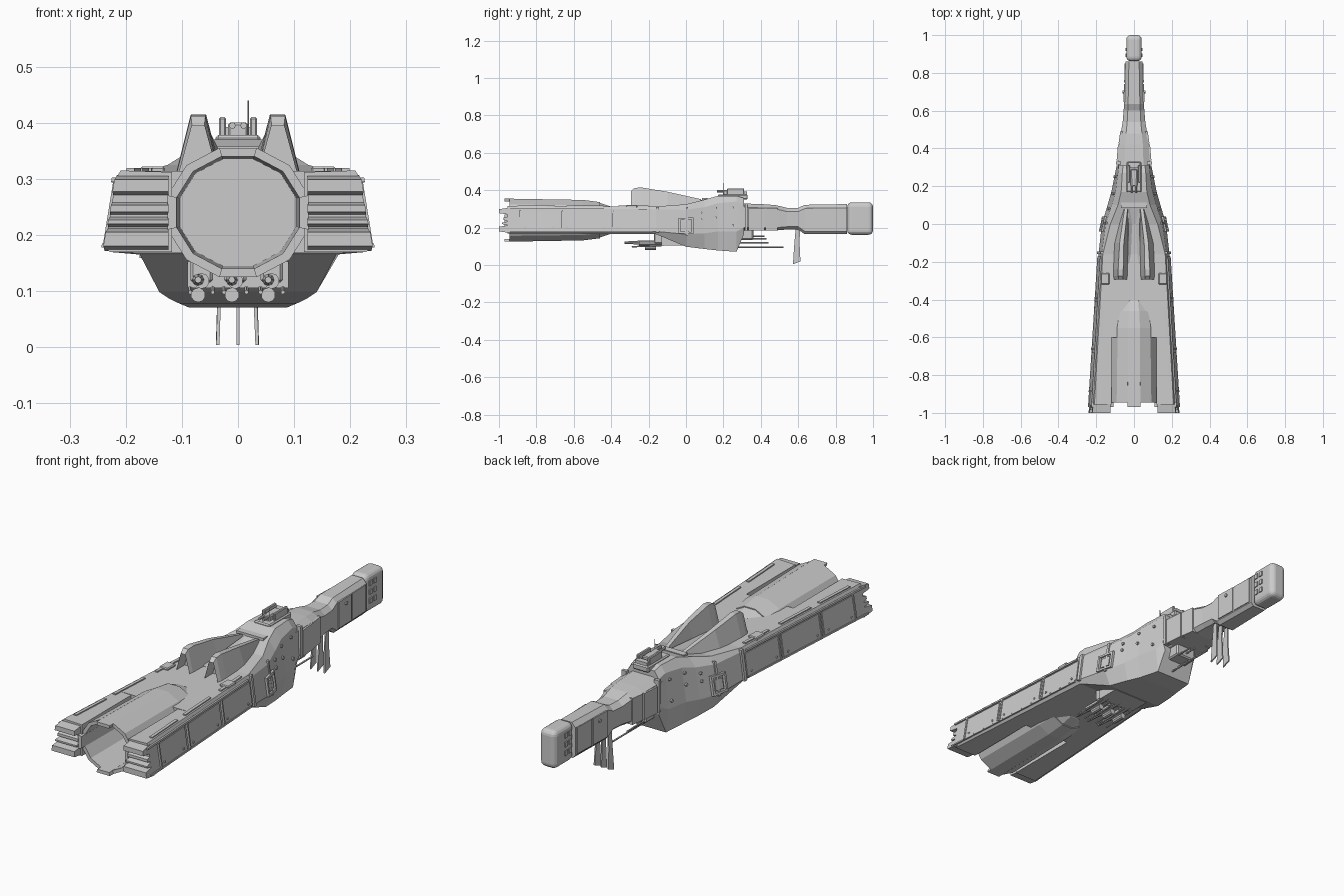
import bpy, bmesh, math
from mathutils import Vector

cube = bpy.data.objects.get("Cube")
if cube:
    bpy.data.objects.remove(cube, do_unlink=True)

grey = bpy.data.materials.new("hull_grey")
grey.use_nodes = True
grey.diffuse_color = (0.6, 0.6, 0.6, 1)
grey.node_tree.nodes["Principled BSDF"].inputs["Base Color"].default_value = (0.6, 0.6, 0.6, 1)


def finish(name, bm, bevel=0, segments=1):
    bmesh.ops.recalc_face_normals(bm, faces=bm.faces)
    mesh = bpy.data.meshes.new(name)
    bm.to_mesh(mesh)
    bm.free()
    mesh.materials.append(grey)
    ob = bpy.data.objects.new(name, mesh)
    bpy.context.collection.objects.link(ob)
    if bevel:
        mod = ob.modifiers.new("Bevel", "BEVEL")
        mod.width, mod.segments = bevel, segments
    return ob


def loft(name, rings, recess=0, bevel=0, segments=1):
    """Skin closed rings; recess sinks an inset opening into the first cap."""
    bm = bmesh.new()
    rows = [[bm.verts.new(p) for p in ring] for ring in rings]
    n = len(rows[0])
    for a, b in zip(rows, rows[1:]):
        for i in range(n):
            j = (i + 1) % n
            bm.faces.new((a[i], a[j], b[j], b[i]))
    cap = bm.faces.new(rows[0])
    bm.faces.new(rows[-1][::-1])
    if recess:
        bmesh.ops.inset_region(bm, faces=[cap], thickness=0.011)
        bmesh.ops.translate(bm, verts=cap.verts, vec=(0, recess, 0))
    return finish(name, bm, bevel, segments)


def box(name, x, y, z, bevel=0, segments=1):
    ring = lambda yy: [(x[0], yy, z[0]), (x[1], yy, z[0]), (x[1], yy, z[1]), (x[0], yy, z[1])]
    return loft(name, [ring(y[0]), ring(y[1])], bevel=bevel, segments=segments)


def rod(name, a, b, r, sides=8, r2=None):
    a, b = Vector(a), Vector(b)
    bm = bmesh.new()
    bmesh.ops.create_cone(bm, cap_ends=True, segments=sides, radius1=r,
                          radius2=r if r2 is None else r2, depth=(b - a).length)
    bm.transform((b - a).to_track_quat("Z", "Y").to_matrix().to_4x4())
    bmesh.ops.translate(bm, verts=bm.verts, vec=(a + b) / 2)
    return finish(name, bm)


def sym(y, half):
    return [(x, y, z) for x, z in half] + [(-x, y, z) for x, z in reversed(half)]


# Hull stations: y, deck half width, deck z, shoulder x, shoulder z, flank x, flank z, keel x, keel z
STATIONS = [
    (-1.00, .212, .315, .220, .300, .240, .180, .232, .170),
    (-0.16, .165, .313, .172, .298, .188, .180, .175, .165),
    (0.00, .125, .325, .150, .295, .170, .165, .140, .098),
    (0.10, .085, .350, .118, .310, .140, .170, .122, .086),
    (0.17, .068, .370, .098, .330, .120, .180, .105, .078),
    (0.27, .062, .370, .085, .340, .100, .180, .088, .071),
    (0.31, .058, .358, .080, .325, .092, .200, .080, .165),
]


def section(y):
    for a, b in zip(STATIONS, STATIONS[1:]):
        if y <= b[0]:
            break
    t = (y - a[0]) / (b[0] - a[0])
    v = [p + (q - p) * t for p, q in zip(a, b)]
    return [(v[1], v[2]), (v[3], v[4]), (v[5], v[6]), (v[7], v[8])]


def flank(y, t):
    (x0, z0), (x1, z1) = section(y)[1:3]
    return x0 + (x1 - x0) * t, z0 + (z1 - z0) * t


def side_plate(name, s, y0, y1, t0, t1, out=.004, depth=.006):
    def ring(y):
        (xa, za), (xb, zb) = flank(y, t0), flank(y, t1)
        return [(s * (xa + out), y, za), (s * (xb + out), y, zb),
                (s * (xb - depth), y, zb), (s * (xa - depth), y, za)]
    loft(name, [ring(y0), ring(y1)])


# Central hull
loft("central_hull", [sym(y, section(y)) for y in (-.6, -.16, 0, .1, .17, .27, .31)])

# Neck and blunt head: y, half width, bottom z, top z
neck = [(.29, .085, .185, .33), (.42, .078, .185, .325), (.48, .07, .185, .32), (.54, .06, .19, .306),
        (.6, .055, .19, .306), (.635, .052, .165, .322), (.86, .045, .165, .326)]
loft("neck", [sym(y, [(w * .6, t), (w, t - .02), (w, b + .015), (w * .7, b)]) for y, w, b, t in neck])
box("head", (-.041, .041), (.862, 1), (.162, .335), .024, 4)
box("deck_panel", (-.068, .068), (.085, .115), (.33, .358))

# Engine core and nozzle petals
SIDES = 12


def oval(y, k, zc=.24):
    turn = 2 * math.pi / SIDES
    return [(.130 * k * math.cos((i + .5) * turn), y, zc + .119 * k * math.sin((i + .5) * turn))
            for i in range(SIDES)]


loft("engine_core", [oval(-.66, .84), oval(-.55, .9), oval(-.47, .83), oval(-.41, .66), oval(-.36, .45), oval(-.28, .12, .19)])
for i in range(SIDES):
    tail = -.97 if i % 3 == 2 else -.945
    rings = []
    for y, k in ((tail, 1), (-.55, .94), (-.46, .84)):
        outer, inner = oval(y, k), oval(y, k - .13)
        j = (i + 1) % SIDES
        rings.append([outer[i], outer[j], inner[j], inner[i]])
    loft("nozzle_petal", rings)

for s in (1, -1):
    # Rear pods with ribbed tail ends
    loft("rear_pod", [[(s * .118, y, .312)] + [(s * x, y, z) for x, z in section(y)] + [(s * .118, y, .17)]
                      for y in (-.955, -.16)])
    for t0, t1, tail in ((-.02, .22, -1), (.36, .52, -.975), (.58, .7, -.985), (.76, 1.03, -1)):
        rings = []
        for y, m in ((tail, .03), (-.94, -.04)):
            (xa, za), (xb, zb) = flank(y, t0 + m), flank(y, t1 - m)
            rings.append([(s * .124, y, za), (s * xa, y, za), (s * xb, y, zb), (s * .124, y, zb)])
        loft("pod_tail_rib", rings)

    # Flank armour, seams and rails
    for y0, y1 in ((-.89, -.68), (-.665, -.41), (-.395, -.17)):
        side_plate("flank_armour", s, y0, y1, .1, .95)
        side_plate("armour_edge", s, y0, y0 + .008, .04, 1, .008)
        for y in (y0 + .03, y1 - .03):
            x, z = flank(y, .82)
            rod("flank_bolt", (s * (x - .01), y, z), (s * (x + .008), y, z), .005, 8)
    side_plate("upper_rail", s, -.97, -.18, -.02, .05, .007)
    side_plate("lower_rail", s, -.97, -.18, .96, 1.02, .005)
    for y0, y1 in ((-.9, -.7), (-.64, -.44), (-.36, -.2)):
        ring = lambda y: [(s * (section(y)[0][0] + d), y, z) for d, z in
                          ((-.022, .30), (-.022, .319), (-.008, .319), (-.008, .30))]
        loft("deck_rail", [ring(y0), ring(y1)])
    side_plate("forward_collar", s, -.16, -.145, -.1, 1.05, .008)
    side_plate("hull_rib", s, .0, .01, -.1, 1.05, .005)

    # Side hatch with raised frame
    for y0, y1, t0, t1 in ((-.04, -.03, .35, 1), (.03, .04, .35, 1),
                           (-.04, .04, .35, .43), (-.04, .04, .92, 1)):
        side_plate("hatch_frame", s, y0, y1, t0, t1, .011)
    side_plate("hatch", s, -.022, .022, .5, .86, .006)
    for y, t in ((.08, .2), (.08, .45), (.16, .15), (.16, .5), (.25, .2), (.25, .8)):
        x, z = flank(y, t)
        rod("hull_bolt", (s * (x - .01), y, z), (s * (x + .007), y, z), .007, 8)

    # Intake fins with sunken rear openings
    fin = [(-.295, .034, .108, .060, .082, .395), (-.275, .032, .112, .058, .084, .412),
           (-.24, .031, .113, .057, .084, .415), (-.1, .027, .108, .054, .076, .392), (.08, .024, .066, .034, .05, .352)]
    loft("intake_fin", [[(s * a, y, .30), (s * b, y, .30), (s * d, y, z), (s * c, y, z)]
                        for y, a, b, c, d, z in fin], recess=.06)
    loft("fin_spine", [[(s * .0, -.2, .30), (s * .034, -.2, .30), (s * .034, -.2, .318)],
                       [(s * .0, .1, .33), (s * .026, .1, .33), (s * .026, .1, .35)]])

    # Neck panels, collar and head vents
    x0, x1 = sorted((s * .07, s * .094))
    box("neck_collar", (x0, x1), (.315, .33), (.185, .33))
    for y0, y1, w0, w1 in ((.335, .42, .092, .085), (.425, .49, .082, .073), (.645, .74, .056, .053), (.75, .85, .052, .049)):
        loft("neck_panel", [[(s * .04, y, .185), (s * w, y, .185), (s * w, y, .305), (s * .04, y, .305)]
                            for y, w in ((y0, w0), (y1, w1))])
    rod("neck_bolt", (s * .04, .7, .28), (s * .06, .7, .28), .008)
    x0, x1 = sorted((s * .03, s * .0455))
    for z in (.205, .245, .285):
        for y in (.885, .915):
            box("head_vent", (x0, x1), (y, y + .018), (z, z + .022))
    x0, x1 = sorted((s * .13, s * .175))
    box("deck_box", (x0, x1), (-.32, -.26), (.305, .322), .004)

# Dorsal turret and antenna
box("turret_base", (-.04, .04), (.17, .33), (.35, .378), .005)
box("turret_block", (-.018, .018), (.2, .29), (.37, .4), .004)
for s in (1, -1):
    x0, x1 = sorted((s * .021, s * .034))
    box("turret_cheek", (x0, x1), (.22, .31), (.37, .41), .003)
    rod("turret_barrel", (s * .01, .165, .395), (s * .01, .24, .395), .006)
box("turret_rear_block", (-.03, .03), (.3, .325), (.37, .392))
rod("antenna", (.018, .2, .37), (.018, .2, .44), .0015, 6)

# Ventral guns
for x in (-.065, -.005, .06):
    box("gun_mount", (x - .02, x + .02), (-.17, -.08), (.115, .175), .005)
    rod("gun_body", (x, -.25, .118), (x, -.1, .118), .014, 10)
    rod("gun_muzzle", (x - .006, -.33, .12), (x - .006, -.24, .12), .006, 8, .011)
    rod("gun_drum", (x - .006, -.22, .093), (x - .006, -.16, .093), .013, 10)
    for d in (-.02, .02):
        rod("gun_side_barrel", (x + d, -.29, .098), (x + d, -.12, .105), .004, 6)
box("gun_rack", (-.09, .09), (-.13, -.02), (.105, .17))

# Forward ventral probes
box("probe_bay", (-.05, .05), (.29, .36), (.135, .195), .006)
for x, z, y in ((-.035, .14, .43), (-.012, .12, .44), (.012, .095, .52), (.035, .14, .43), (0, .155, .42)):
    rod("probe", (x, .24, z), (x, y, z), .004, 6)

# Ventral blades
for x, lean in ((-.033, -.003), (0, 0), (.03, .004)):
    profile = [(.587, .2), (.61, .2), (.607, .12), (.612, .02), (.572, .004), (.578, .1)]
    loft("ventral_blade", [[(x + d + (lean if z < .1 else 0), y, z) for y, z in profile] for d in (-.003, .003)])
